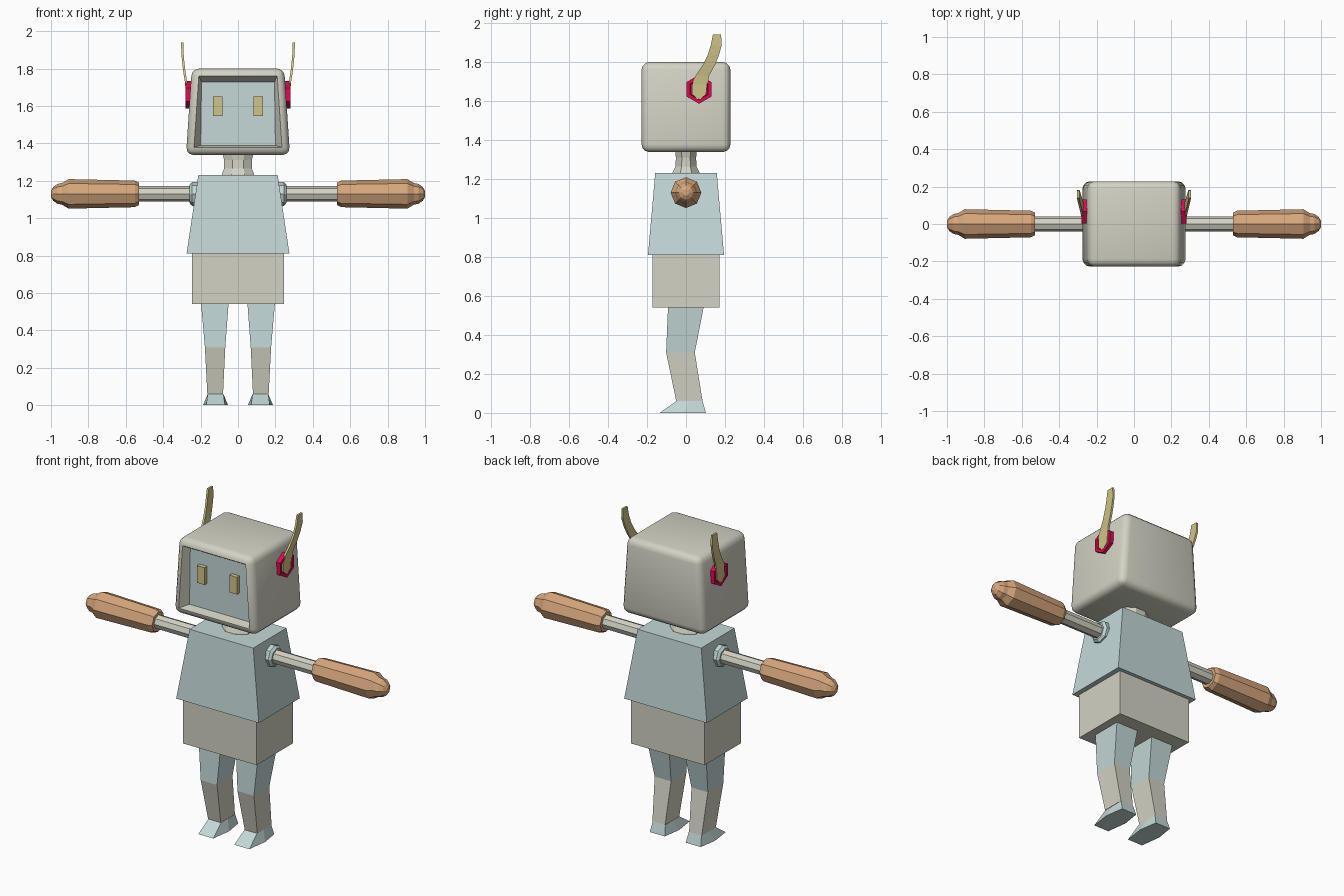
import bpy, bmesh, math
from mathutils import Vector

if "Cube" in bpy.data.objects:
    bpy.data.objects.remove(bpy.data.objects["Cube"])


def material(name, rgb):
    lin = [(c / 255 / 12.92 if c < 11 else ((c / 255 + 0.055) / 1.055) ** 2.4) for c in rgb]
    m = bpy.data.materials.new(name)
    m.diffuse_color = (*lin, 1)
    m.use_nodes = True
    m.node_tree.nodes["Principled BSDF"].inputs["Base Color"].default_value = m.diffuse_color
    return m


BEIGE = material("warm grey", (211, 210, 196))
BLUE = material("pale blue", (195, 216, 215))
COPPER = material("copper", (214, 166, 124))
YELLOW = material("straw yellow", (208, 197, 138))
PINK = material("hot pink", (220, 10, 80))


def finish(name, bm, mats, mirror=False):
    bmesh.ops.recalc_face_normals(bm, faces=bm.faces[:])
    me = bpy.data.meshes.new(name)
    bm.to_mesh(me)
    bm.free()
    for m in mats:
        me.materials.append(m)
    ob = bpy.data.objects.new(name, me)
    bpy.context.collection.objects.link(ob)
    if mirror:
        mod = ob.modifiers.new("mirror", 'MIRROR')
        mod.use_axis = (True, False, False)
    return ob


def loft(name, rings, mats, mirror=False, band_mats=None):
    """Skin a closed tube through equal-length rings and cap both ends."""
    bm = bmesh.new()
    vr = [[bm.verts.new(p) for p in r] for r in rings]
    n = len(rings[0])
    for k in range(len(vr) - 1):
        for i in range(n):
            j = (i + 1) % n
            f = bm.faces.new((vr[k][i], vr[k][j], vr[k + 1][j], vr[k + 1][i]))
            f.material_index = band_mats[k] if band_mats else 0
    bm.faces.new(vr[0]).material_index = band_mats[0] if band_mats else 0
    bm.faces.new(vr[-1]).material_index = band_mats[-1] if band_mats else 0
    return finish(name, bm, mats, mirror)


def rect(x0, x1, y0, y1, z):
    return [(x0, y0, z), (x1, y0, z), (x1, y1, z), (x0, y1, z)]


def ring_x(x, r, n=8, y=0.0, z=1.13):
    """Polygon around an axis along x, with a corner on top."""
    return [(x, y + r * math.sin(math.tau * i / n), z + r * math.cos(math.tau * i / n))
            for i in range(n)]


def ring_z(z, rx, ry, n=8):
    return [(rx * math.cos(math.tau * (i + 0.5) / n) * 1.08,
             ry * math.sin(math.tau * (i + 0.5) / n) * 1.08, z) for i in range(n)]


# Head: tapered rounded box with a recessed screen
bm = bmesh.new()
bot = [bm.verts.new(p) for p in rect(-0.278, 0.278, -0.228, 0.228, 1.338)]
top = [bm.verts.new(p) for p in rect(-0.247, 0.247, -0.228, 0.228, 1.80)]
bm.faces.new(bot)
bm.faces.new(top)
for i in range(4):
    j = (i + 1) % 4
    bm.faces.new((bot[i], bot[j], top[j], top[i]))
bmesh.ops.recalc_face_normals(bm, faces=bm.faces[:])
bmesh.ops.bevel(bm, geom=bm.edges[:], offset=0.04, segments=3, profile=0.5, affect='EDGES')
bm.normal_update()
front = max((f for f in bm.faces if f.normal.y < -0.99), key=lambda f: f.calc_area())
bmesh.ops.inset_region(bm, faces=[front], thickness=0.02, depth=0.0)
for v in front.verts:
    upper = v.co.z > 1.56
    v.co = Vector((math.copysign(0.195 if upper else 0.2, v.co.x), -0.175,
                   1.728 if upper else 1.39))
front.material_index = 1
head = finish("head", bm, [BEIGE, BLUE])
bpy.ops.object.select_all(action='DESELECT')
head.select_set(True)
bpy.context.view_layer.objects.active = head
bpy.ops.object.shade_smooth_by_angle(angle=math.radians(35))

# Eyes: small blocks on the screen
loft("eyes", [rect(0.083, 0.133, -0.2, -0.17, z) for z in (1.547, 1.65)], [YELLOW], True)

# Ear sockets: hexagonal cups
loft("ear_sockets", [ring_x(x, r, 6, 0.067, 1.66) for x, r in
                     ((0.235, 0.074), (0.28, 0.074), (0.28, 0.054), (0.268, 0.05))],
     [PINK], True)

# Antennae: flat curved horns growing out of the sockets (x, y, z, half width)
horn = [(0.274, 0.067, 1.61, 0.008), (0.274, 0.067, 1.635, 0.036), (0.274, 0.07, 1.685, 0.038),
        (0.278, 0.084, 1.73, 0.035), (0.287, 0.118, 1.785, 0.031), (0.293, 0.14, 1.835, 0.029),
        (0.297, 0.155, 1.885, 0.028), (0.298, 0.159, 1.94, 0.021)]
loft("antennae", [[(x - 0.006, y - w, z), (x + 0.006, y - w, z),
                   (x + 0.006, y + w, z), (x - 0.006, y + w, z)] for x, y, z, w in horn],
     [YELLOW], True)

# Neck: flared oval column
loft("neck", [ring_z(*p) for p in ((1.2, 0.092, 0.078), (1.235, 0.086, 0.068),
                                   (1.265, 0.074, 0.054), (1.31, 0.074, 0.052),
                                   (1.36, 0.086, 0.058))], [BEIGE])

# Torso and hips
loft("torso", [rect(-0.275, 0.275, -0.195, 0.195, 0.81),
               rect(-0.212, 0.212, -0.158, 0.158, 1.23)], [BLUE])
loft("hips", [rect(-0.245, 0.245, -0.173, 0.173, 0.54),
              rect(-0.245, 0.245, -0.173, 0.173, 0.815)], [BEIGE])

# Arms: shoulder collar, thin rod, and copper forearm with a domed tip
loft("shoulder_collars", [ring_x(x, r) for x, r in
                          ((0.18, 0.064), (0.245, 0.064), (0.258, 0.05))], [BLUE], True)
loft("arm_rods", [ring_x(x, 0.041) for x in (0.2, 0.56)], [BEIGE], True)
loft("forearms", [ring_x(x, r) for x, r in
                  ((0.53, 0.06), (0.552, 0.071), (0.905, 0.079), (0.94, 0.058),
                   (0.965, 0.053), (0.988, 0.037), (1.0, 0.016))], [COPPER], True)

# Legs: blue thigh, warm grey shin
loft("legs", [rect(0.05, 0.198, -0.092, 0.092, 0.55), rect(0.068, 0.177, -0.102, 0.045, 0.31),
              rect(0.08, 0.164, -0.05, 0.085, 0.06)], [BLUE, BEIGE], True, [0, 1])


# Feet: wedge with a six-cornered sole
def foot_ring(front_w, mid_w, back_w, y0, ym, y1, z, c=0.12):
    return [(c - front_w, y0, z), (c + front_w, y0, z), (c + mid_w, ym, z),
            (c + back_w, y1, z), (c - back_w, y1, z), (c - mid_w, ym, z)]


loft("feet", [foot_ring(0.05, 0.067, 0.05, -0.135, -0.01, 0.102, 0.0),
              foot_ring(0.042, 0.042, 0.042, -0.05, 0.015, 0.085, 0.06)], [BLUE], True)
